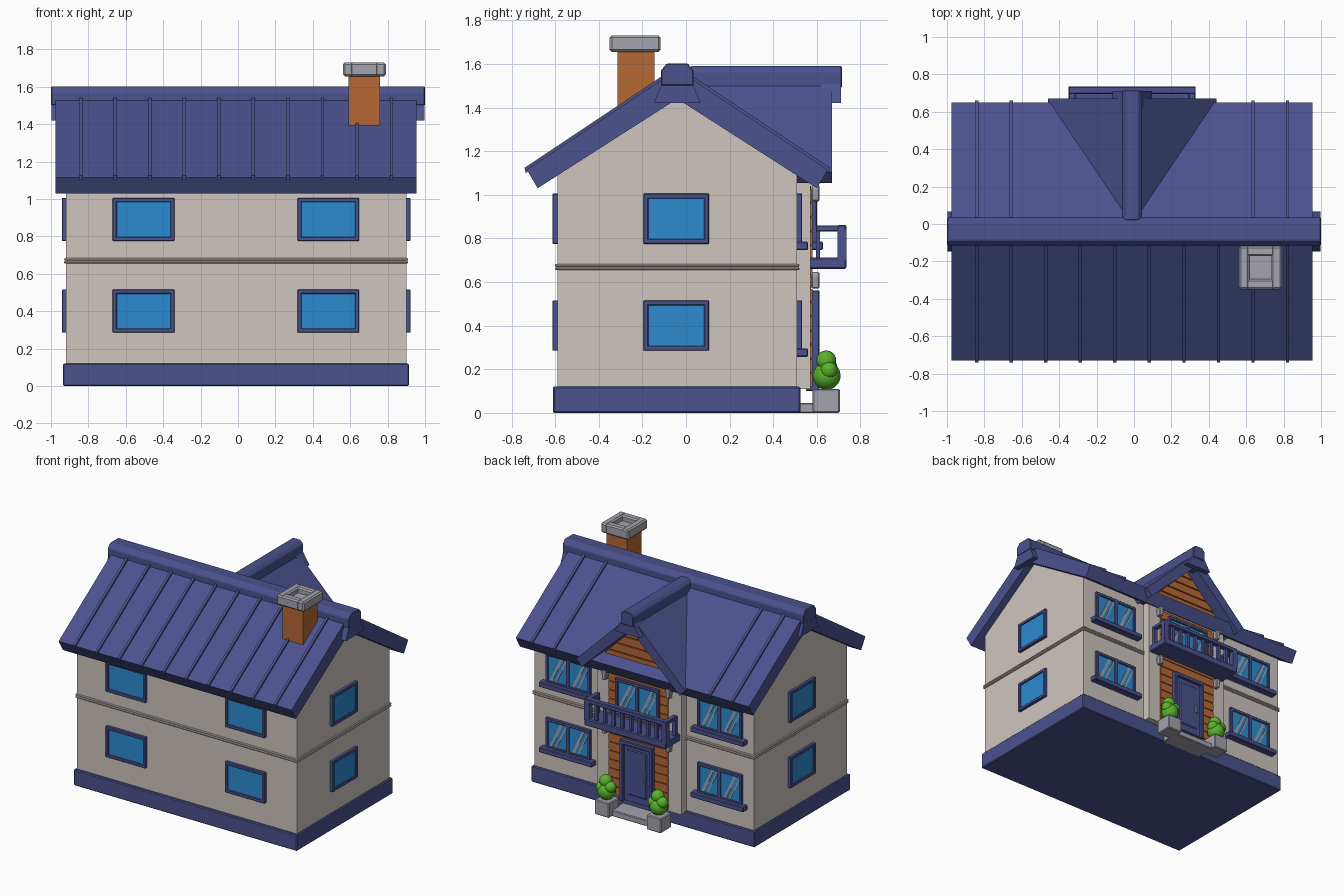
import bpy, bmesh, math
from mathutils import Vector

cube = bpy.data.objects.get("Cube")
if cube:
    bpy.data.objects.remove(cube, do_unlink=True)


def material(name, rgb):
    m = bpy.data.materials.new(name)
    m.use_nodes = True
    col = (*rgb, 1)
    m.diffuse_color = col
    m.node_tree.nodes["Principled BSDF"].inputs["Base Color"].default_value = col
    return m


BLUE = material("slate_blue", (0.07, 0.085, 0.27))
WALL = material("plaster", (0.62, 0.56, 0.52))
GLASS = material("glass_blue", (0.025, 0.26, 0.64))
WOOD = material("orange_brown", (0.47, 0.14, 0.035))
GROOVE = material("dark_brown", (0.16, 0.045, 0.015))
STONE = material("stone_grey", (0.37, 0.37, 0.42))
LEAF = material("leaf_green", (0.1, 0.45, 0.025))

CX, CY = -0.01, -0.04                 # house centre lines
X0, X1, Y0, Y1 = -0.92, 0.90, -0.59, 0.51   # outer walls
BAY = 0.57                            # face of the entrance bay


def finish(name, bm, mat, bevel=0):
    bmesh.ops.recalc_face_normals(bm, faces=bm.faces)
    me = bpy.data.meshes.new(name)
    bm.to_mesh(me)
    bm.free()
    me.materials.append(mat)
    ob = bpy.data.objects.new(name, me)
    bpy.context.collection.objects.link(ob)
    if bevel:
        mod = ob.modifiers.new("bevel", 'BEVEL')
        mod.width = bevel
        mod.segments = 1
    return ob


def box(name, xs, ys, zs, mat, bevel=0):
    bm = bmesh.new()
    bmesh.ops.create_cube(bm, size=1)
    for v in bm.verts:
        for i, (a, b) in enumerate((xs, ys, zs)):
            v.co[i] = b if v.co[i] > 0 else a
    return finish(name, bm, mat, bevel)


def prism(name, pts, axis, a, b, mat, bevel=0):
    """Extrude a profile (across, height) along the x or y axis."""
    bm = bmesh.new()
    place = (lambda p: (a, *p)) if axis == 'x' else (lambda p: (p[0], a, p[1]))
    face = bm.faces.new([bm.verts.new(place(p)) for p in pts])
    new = bmesh.ops.extrude_face_region(bm, geom=[face])["geom"]
    step = Vector((b - a, 0, 0) if axis == 'x' else (0, b - a, 0))
    bmesh.ops.translate(bm, vec=step, verts=[v for v in new if isinstance(v, bmesh.types.BMVert)])
    return finish(name, bm, mat, bevel)


def ball(name, loc, r, mat):
    bm = bmesh.new()
    bmesh.ops.create_uvsphere(bm, u_segments=16, v_segments=10, radius=r)
    bmesh.ops.translate(bm, vec=loc, verts=bm.verts)
    for f in bm.faces:
        f.smooth = True
    return finish(name, bm, mat)


def mirrored(centre, pts):
    return pts + [(2 * centre - a, z) for a, z in reversed(pts) if abs(a - centre) > 1e-6]


# Body of the house
box("plinth", (-0.935, 0.915), (-0.61, 0.525), (0, 0.12), BLUE, 0.006)
prism("walls", mirrored(CY, [(Y0, 0.11), (Y0, 1.09), (CY, 1.45)]), 'x', X0, X1, WALL)
for z in (0.655, 0.67):
    box("belt_trim", (X0 - 0.01, X1 + 0.01), (Y0 - 0.01, Y1 + 0.01), (z, z + 0.013), WALL, 0.004)
box("entrance_bay", (-0.36, 0.34), (0.45, BAY), (0.11, 1.07), WALL)

# Main roof with raised seams
prism("main_roof", mirrored(CY, [(-0.68, 1.03), (-0.73, 1.115), (CY, 1.575)]) + [(CY, 1.44)],
      'x', -0.975, 0.955, BLUE)
for i in range(10):
    x = -0.84 + i * 0.1845
    for s in (-1, 1):
        if s > 0 and 2 <= i <= 7:
            continue
        pts = [(0.05, 1.53), (0.05, 1.557), (0.7, 1.124), (0.695, 1.1)]
        prism("roof_seam", [(CY + s * a, z) for a, z in pts], 'x', x - 0.009, x + 0.009, BLUE)


def ridge(name, c, axis, a, b, ends):
    cap = [(c - 0.075, 1.5), (c - 0.075, 1.57), (c - 0.048, 1.602)]
    prism(name + "_cap", mirrored(c, cap), axis, a, b, BLUE, 0.005)
    for e0, e1 in ends:
        prism(name + "_collar", mirrored(c, [(c - 0.108, 1.42), (c - 0.07, 1.51)]), axis, e0, e1, BLUE)


ridge("main_ridge", CY, 'x', -1, 1, [(-0.997, -0.94), (0.92, 0.997)])

# Cross gable over the entrance
prism("gable_roof", mirrored(CX, [(-0.415, 1.055), (-0.46, 1.105), (CX, 1.55)]) + [(CX, 1.44)],
      'y', 0, 0.67, BLUE)
cap = [(CX - 0.053, 1.49), (CX - 0.053, 1.565), (CX - 0.03, 1.59)]
prism("gable_ridge_cap", mirrored(CX, cap), 'y', 0.02, 0.715, BLUE, 0.005)
prism("gable_ridge_collar", mirrored(CX, [(CX - 0.105, 1.42), (CX - 0.05, 1.51)]), 'y', 0.62, 0.71, BLUE)
prism("gable_back", mirrored(CX, [(-0.4, 1.07), (CX, 1.45)]), 'y', 0.4, BAY, GROOVE)

# Horizontal timber boards on the bay and in the gable
PITCH = 0.065
box("board_backing", (-0.25, 0.23), (0.5, BAY + 0.003), (0.12, 1.04), GROOVE)
for i in range(14):
    z = 0.122 + i * PITCH
    box("wall_board", (-0.255, 0.235), (0.55, BAY + 0.01), (z, z + PITCH - 0.008), WOOD)
for i in range(6):
    z = 1.07 + i * PITCH
    top = z + PITCH - 0.008
    w = [max(0.01, 1.44 - h) for h in (z, top)]
    prism("gable_board", mirrored(CX, [(CX - w[0], z), (CX - w[1], top)]), 'y', 0.55, BAY + 0.01, WOOD)

# Chimney with a hollow stone cap
box("chimney", (0.59, 0.76), (-0.315, -0.145), (1.3, 1.66), WOOD)
box("chimney_cap_floor", (0.58, 0.775), (-0.33, -0.13), (1.66, 1.69), STONE)
for xs in ((0.562, 0.618), (0.734, 0.79)):
    box("chimney_rim_side", xs, (-0.35, -0.117), (1.655, 1.73), STONE, 0.01)
for ys in ((-0.35, -0.295), (-0.172, -0.117)):
    box("chimney_rim_end", (0.6, 0.75), ys, (1.655, 1.73), STONE, 0.01)


# Windows: u runs along the wall, d is the distance out of it
def wall_box(side, name, us, ds, zs, mat, bevel=0):
    axis, origin, sign = side
    depth = sorted(origin + sign * d for d in ds)
    xs, ys = (us, depth) if axis == 'y' else (depth, us)
    return box(name, xs, ys, zs, mat, bevel)


def window(side, c, z0, half, fancy=False):
    z1, t = z0 + 0.23, 0.022
    wall_box(side, "window_glass", (c - half + t, c + half - t), (-0.01, 0.012), (z0 + t, z1 - t), GLASS)
    for s in (-1, 1):
        us = sorted((c + s * half, c + s * (half - t)))
        wall_box(side, "window_jamb", us, (-0.01, 0.022), (z0, z1), BLUE, 0.003)
    for z in (z0, z1 - t):
        wall_box(side, "window_rail", (c - half, c + half), (-0.01, 0.022), (z, z + t), BLUE, 0.003)
    if not fancy:
        return
    wall_box(side, "window_mullion", (c - 0.012, c + 0.012), (0, 0.022), (z0, z1), BLUE)
    wall_box(side, "window_sill", (c - half - 0.035, c + half + 0.035), (-0.01, 0.05),
             (z0 - 0.028, z0 + 0.01), BLUE, 0.005)
    # Diagonal glints on each pane
    y = side[1] + 0.012
    for p in (c - half / 2, c + half / 2):
        for off, w in ((-0.03, 0.013), (0.015, 0.022)):
            lo, hi = p + off + 0.045, p + off - 0.04
            pts = [(lo - w, z0 + 0.025), (lo, z0 + 0.025), (hi, z1 - 0.025), (hi - w, z1 - 0.025)]
            prism("window_glint", pts, 'y', y, y + 0.002, STONE)


FRONT, BACK, PORCH = ('y', Y0, -1), ('y', Y1, 1), ('y', BAY + 0.008, 1)
for z in (0.285, 0.775):
    for c in (-0.505, 0.483):
        window(FRONT, c, z, 0.165)
    for side in (('x', X0, -1), ('x', X1, 1)):
        window(side, -0.045, z, 0.15)
    for c in (-0.645, 0.61):
        window(BACK, c, z, 0.185, True)
window(PORCH, CX, 0.775, 0.18, True)

# Front door
box("door_leaf", (-0.125, 0.105), (0.55, 0.592), (0.11, 0.54), BLUE)
box("door_panel", (-0.09, 0.07), (0.58, 0.598), (0.16, 0.5), BLUE, 0.006)
for xs in ((-0.147, -0.117), (0.097, 0.127)):
    box("door_jamb", xs, (0.55, 0.612), (0.1, 0.56), BLUE, 0.005)
box("door_lintel", (-0.147, 0.127), (0.55, 0.612), (0.53, 0.562), BLUE, 0.005)
box("door_handle", (-0.085, -0.07), (0.59, 0.612), (0.29, 0.35), STONE, 0.003)

# Balcony
box("balcony_floor", (-0.35, 0.33), (0.56, 0.735), (0.66, 0.712), BLUE, 0.006)
box("balcony_front_rail", (-0.35, 0.33), (0.695, 0.735), (0.83, 0.862), BLUE, 0.005)
for x in (-0.33, 0.31):
    box("balcony_side_rail", (x - 0.018, x + 0.018), (0.595, 0.72), (0.832, 0.86), BLUE, 0.004)
    box("balcony_corner_post", (x - 0.02, x + 0.02), (0.695, 0.735), (0.7, 0.84), BLUE)
    box("balcony_wall_post", (x - 0.015, x + 0.015), (0.595, 0.615), (0.7, 0.84), BLUE)
for i in range(1, 9):
    x = -0.33 + i * 0.64 / 9
    box("baluster", (x - 0.011, x + 0.011), (0.704, 0.726), (0.7, 0.84), BLUE)

# Wall lamps, step, planters and shrubs
box("door_step", (-0.18, 0.16), (0.5, 0.665), (0, 0.045), STONE, 0.005)
for s in (-1, 1):
    for z in (0.61, 1.01):
        x = CX + s * 0.265
        box("lamp_bracket", (x - 0.012, x + 0.012), (0.56, 0.59), (z - 0.01, z + 0.01), STONE)
        prism("lamp", mirrored(x, [(x - 0.014, z - 0.04), (x - 0.02, z + 0.02), (x - 0.01, z + 0.035)]),
              'y', 0.575, 0.612, STONE, 0.005)
    x = CX + s * 0.215
    box("planter", (x - 0.06, x + 0.06), (0.58, 0.705), (0, 0.11), STONE, 0.006)
    ball("shrub_base", (x, 0.645, 0.17), 0.064, LEAF)
    ball("shrub_top", (x + 0.008, 0.643, 0.24), 0.046, LEAF)
    ball("shrub_side", (x - 0.035, 0.652, 0.208), 0.042, LEAF)
    ball("shrub_tuft", (x + 0.035, 0.655, 0.195), 0.04, LEAF)
